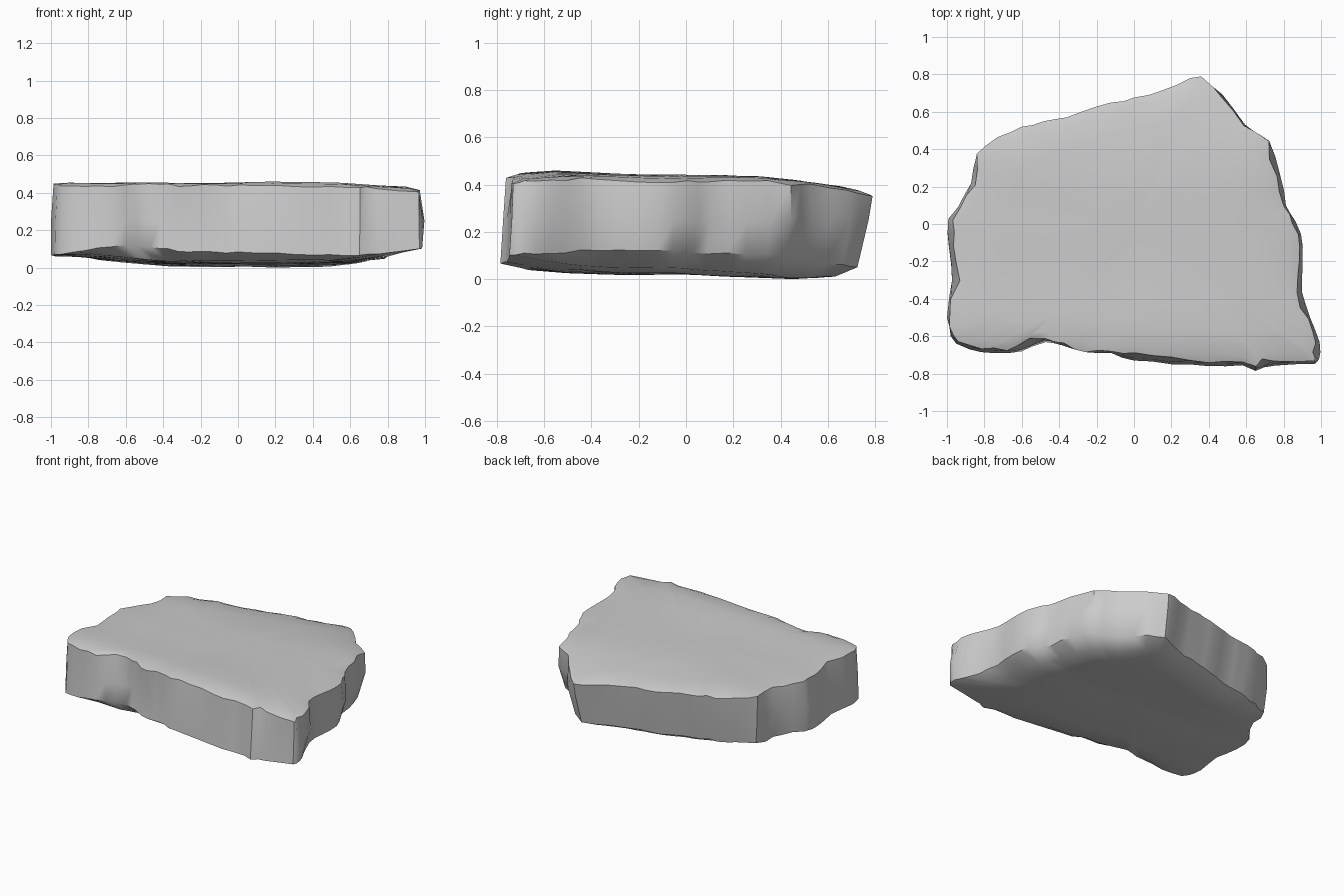
import bpy, bmesh, random
from mathutils import Vector, noise

if "Cube" in bpy.data.objects:
    bpy.data.objects.remove(bpy.data.objects["Cube"])

random.seed(4)

# Silhouette of the slab seen from above, counter-clockwise from front left
OUTLINE = [
    (-.95, -.64), (-.88, -.67), (-.75, -.69), (-.6, -.685), (-.47, -.635), (-.38, -.65),
    (-.26, -.685), (-.12, -.69), (0, -.73), (.2, -.75), (.4, -.76), (.58, -.755),
    (.65, -.785), (.75, -.76), (.97, -.75), (1, -.73), (1, -.63), (.95, -.5),
    (.905, -.36), (.91, -.2), (.9, -.05), (.87, .02), (.82, .1), (.79, .26),
    (.73, .45), (.6, .54), (.48, .7), (.43, .74), (.36, .79), (.3, .78),
    (.22, .74), (.08, .69), (0, .68), (-.12, .65), (-.28, .6), (-.36, .57),
    (-.48, .55), (-.6, .52), (-.73, .47), (-.85, .38), (-.88, .22), (-.95, .1),
    (-1, .03), (-.99, -.12), (-.975, -.3), (-1, -.5), (-.98, -.6)]


def lerp(v, pts):
    """Piecewise linear curve through (input, output) points."""
    if v <= pts[0][0]:
        return pts[0][1]
    for (a, b), (c, d) in zip(pts, pts[1:]):
        if v <= c:
            return b + (d - b) * (v - a) / (c - a)
    return pts[-1][1]


def bump(x, y, seed):
    return noise.noise(Vector((x * 2.5, y * 2.5, seed)))


def top_z(x, y):
    z = lerp(y, [(-.75, .445), (-.55, .457), (-.2, .445), (.3, .437), (.6, .405), (.79, .365)])
    return z - max(0, x - .6) * .06 + .008 * bump(x, y, 3)


def under_z(x, y):
    z = lerp(y, [(-.7, .045), (-.5, .03), (-.2, .02), (0, .025), (.5, .005), (.6, .015)])
    return z + max(0, -x - .35) * .08 + max(0, x - .5) * .11 + .008 * bump(x, y, 8)


def lower_edge_z(x, y):
    front = lerp(x, [(-1, .07), (-.65, .125), (-.2, .085), (.7, .07), (.95, .11)])
    rear = lerp(x, [(-1, .07), (0, .05), (.5, .06), (.9, .13)])
    return front + (rear - front) * lerp(y, [(-.65, 0), (-.3, 1)])


# Outline with a jittered extra point inside each longer stretch
points = []
for i, p in enumerate(OUTLINE):
    a, b = Vector(p), Vector(OUTLINE[(i + 1) % len(OUTLINE)])
    points.append(a)
    if (b - a).length > .09:
        points.append((a + b) / 2 + Vector((random.uniform(-.006, .006),
                                            random.uniform(-.006, .006))))

bm = bmesh.new()
n = len(points)
upper, middle, lower = [], [], []
for i, p in enumerate(points):
    t = (points[(i + 1) % n] - points[i - 1]).normalized()
    out = Vector((t.y, -t.x))
    front, right = max(0, -out.y), max(0, out.x)
    left, back = max(0, -out.x), max(0, out.y)
    chip = random.uniform(-.016, .016)
    x, y = p
    up_in = .028 * front * (x > -.1 or x < -.5) + .04 * right + .035 * left * (-.35 < y < .35)
    up_in = max(0, up_in * (1 - .7 * back) + chip * (1 - .7 * back))
    low_in = .065 * back + .02 * right
    mid_in = .012 * front + .025 * back * (1 - right) + .008 * right
    for ring, inset, z in ((upper, up_in, top_z(x, y) - .008 + chip * .4),
                           (middle, mid_in, .25 + .02 * bump(x, y, 1)),
                           (lower, low_in, lower_edge_z(x, y) + chip * .4)):
        q = p - out * inset
        ring.append(bm.verts.new((q.x, q.y, z)))


def bridge(r1, r2):
    for i in range(n):
        k = (i + 1) % n
        bm.faces.new((r1[i], r1[k], r2[k], r2[i]))


def cap(edge, height, scales):
    """Fill a rim with shrinking rings that follow a height function."""
    prev = edge
    for s in scales:
        ring = []
        for v in edge:
            x, y = v.co.x * s, -.05 + (v.co.y + .05) * s
            ring.append(bm.verts.new((x, y, height(x, y))))
        bridge(prev, ring)
        prev = ring
    c = bm.verts.new((0, -.05, height(0, -.05)))
    for i in range(n):
        bm.faces.new((prev[i], prev[(i + 1) % n], c))


# Broken side walls, worn top face and gently bellied underside
bridge(lower, middle)
bridge(middle, upper)
cap(upper, top_z, (.94, .75, .5, .25))
cap(lower, under_z, (.88, .65, .4, .2))
bmesh.ops.recalc_face_normals(bm, faces=bm.faces)

# Rest the slab on the ground
low = min(v.co.z for v in bm.verts)
bmesh.ops.translate(bm, verts=bm.verts, vec=(0, 0, -low))

mesh = bpy.data.meshes.new("rock_slab")
bm.to_mesh(mesh)
bm.free()
slab = bpy.data.objects.new("rock_slab", mesh)
bpy.context.collection.objects.link(slab)
bpy.context.view_layer.objects.active = slab
slab.select_set(True)
bpy.ops.object.shade_smooth_by_angle(angle=.7)
